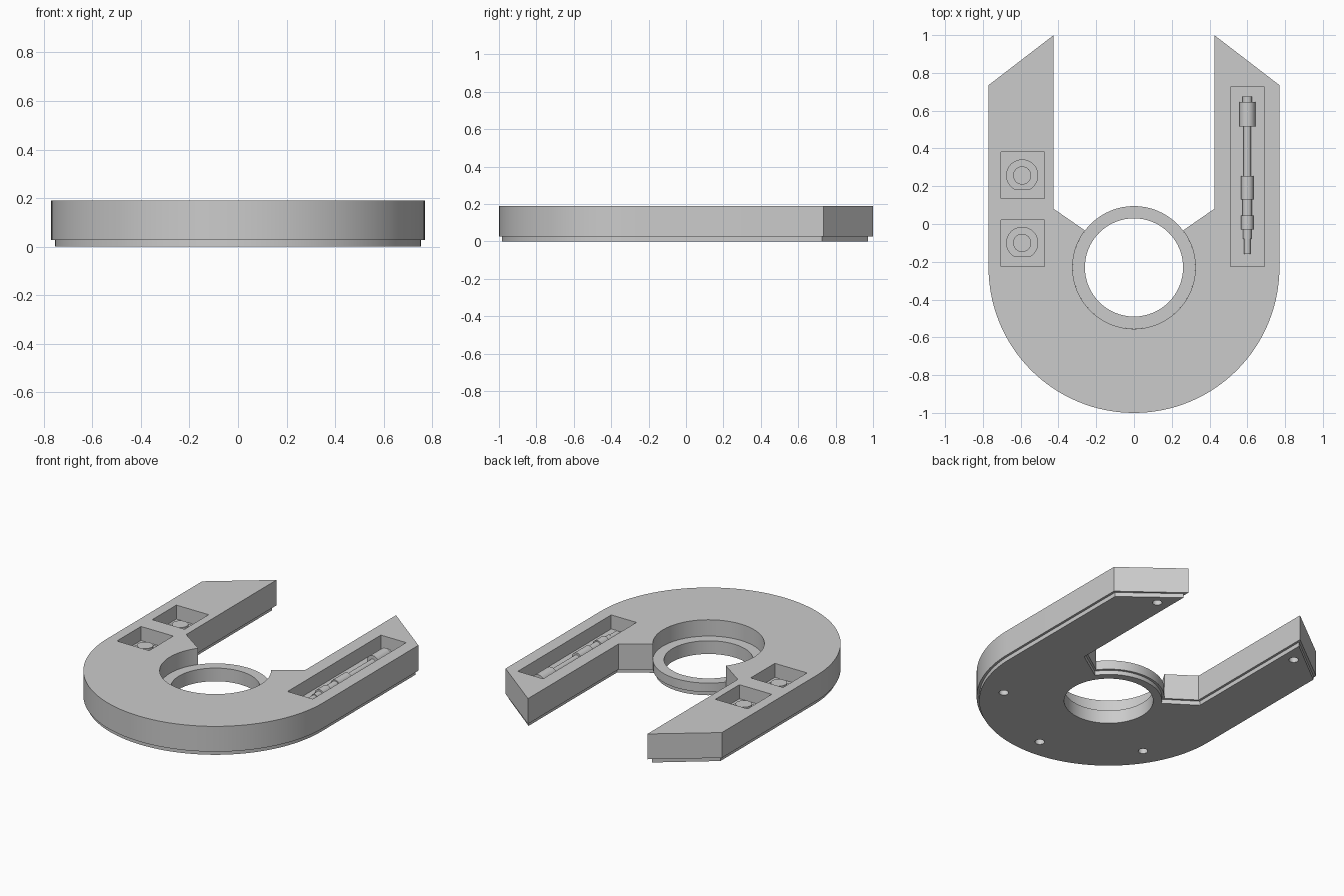
import bpy, bmesh
from math import sin, cos, radians, pi
from mathutils import Matrix, Vector

if "Cube" in bpy.data.objects:
    bpy.data.objects.remove(bpy.data.objects["Cube"], do_unlink=True)

grey = bpy.data.materials.new("plain grey")
grey.use_nodes = True
grey.diffuse_color = (0.6, 0.6, 0.6, 1)
grey.node_tree.nodes["Principled BSDF"].inputs["Base Color"].default_value = (0.6, 0.6, 0.6, 1)

CY = -0.23          # centre of the round end and of the ring
SEAM, TOP = 0.027, 0.19
FLOOR = 0.10        # floor of the pockets


def make(name, bm):
    bmesh.ops.recalc_face_normals(bm, faces=bm.faces)
    me = bpy.data.meshes.new(name)
    bm.to_mesh(me)
    bm.free()
    me.materials.append(grey)
    ob = bpy.data.objects.new(name, me)
    bpy.context.collection.objects.link(ob)
    return ob


def smooth(ob):
    bpy.ops.object.select_all(action='DESELECT')
    ob.select_set(True)
    bpy.context.view_layer.objects.active = ob
    bpy.ops.object.shade_smooth_by_angle(angle=radians(30))


def prism(bm, pts, z0, z1):
    face = bm.faces.new([bm.verts.new((x, y, z0)) for x, y in pts])
    ext = bmesh.ops.extrude_face_region(bm, geom=[face])
    verts = [v for v in ext["geom"] if isinstance(v, bmesh.types.BMVert)]
    bmesh.ops.translate(bm, verts=verts, vec=(0, 0, z1 - z0))


def arc(cx, cy, r, a0, a1, n):
    steps = [radians(a0 + (a1 - a0) * i / n) for i in range(n + 1)]
    return [(cx + r * cos(a), cy + r * sin(a)) for a in steps]


def circle(cx, cy, r, n=64):
    return arc(cx, cy, r, 0, 360, n)[:-1]


def box(x0, x1, y0, y1):
    return [(x0, y0), (x1, y0), (x1, y1), (x0, y1)]


def outline(d, inner_arc):
    """Horseshoe outline, moved inward by d."""
    arm = [(0.425 + d, 0.08 - d / 2), (0.425 + d, 1 - 1.8 * d), (0.77 - d, 0.735 - d / 2)]
    left_arm = [(-x, y) for x, y in reversed(arm)]
    return arm + arc(0, CY, 0.77 - d, 0, -180, 64) + left_arm + inner_arc


def cut(ob, cutter):
    cutter.hide_render = True
    mod = ob.modifiers.new("cut", 'BOOLEAN')
    mod.operation, mod.solver, mod.object = 'DIFFERENCE', 'EXACT', cutter
    bpy.context.view_layer.objects.active = ob
    bpy.ops.object.modifier_apply(modifier=mod.name)
    bpy.data.objects.remove(cutter, do_unlink=True)


# Body with one long pocket and two square pockets
bm = bmesh.new()
prism(bm, outline(0, arc(0, CY, 0.325, 143, 397, 64)), SEAM, TOP)
body = make("body", bm)
bm = bmesh.new()
for rect in (box(0.51, 0.69, -0.225, 0.725),
             box(-0.705, -0.475, 0.135, 0.38),
             box(-0.705, -0.475, -0.225, 0.02)):
    prism(bm, rect, FLOOR, TOP + 0.1)
cut(body, make("pocket_cutter", bm))

# Base plate, slightly inset, with a central opening and screw holes
screws = [(0.52, 0.83), (-0.52, 0.83), (0.53, -0.55), (-0.53, -0.55), (0, -0.855)]
bm = bmesh.new()
prism(bm, outline(0.015, arc(0, CY, 0.31, 145, 35, 32)), 0, SEAM)
plate = make("base_plate", bm)
bm = bmesh.new()
prism(bm, circle(0, CY, 0.26), -0.1, 0.1)
for x, y in screws:
    prism(bm, circle(x, y, 0.028, 24), -0.1, 0.1)
cut(plate, make("plate_cutter", bm))

# Screw holes carry on into the body
bm = bmesh.new()
for x, y in screws:
    prism(bm, circle(x, y, 0.028, 24), -0.1, 0.06)
cut(body, make("screw_cutter", bm))

# Ring seated in the central opening
bm = bmesh.new()
section = [(0.26, SEAM), (0.325, SEAM), (0.325, 0.085), (0.26, 0.085)]
rows = [[bm.verts.new((x, y, z)) for x, y in circle(0, CY, r)] for r, z in section]
for a, b in zip(rows, rows[1:] + rows[:1]):
    for i in range(len(a)):
        j = (i + 1) % len(a)
        bm.faces.new((a[i], a[j], b[j], b[i]))
ring = make("ring", bm)

# Buttons: a flange with one flat side and a round knob
buttons = []
for name, y in (("back_button", 0.257), ("front_button", -0.1)):
    bm = bmesh.new()
    prism(bm, arc(-0.592, y, 0.085, -62, 242, 40), FLOOR - 0.01, FLOOR + 0.015)
    prism(bm, circle(-0.592, y, 0.048, 40), FLOOR, FLOOR + 0.045)
    buttons.append(make(name, bm))

# Stepped rod lying in the long pocket: (start, end, radius)
bm = bmesh.new()
for y0, y1, r in ((0.645, 0.675, 0.025), (0.515, 0.645, 0.042), (0.255, 0.515, 0.02),
                  (0.13, 0.255, 0.033), (0.045, 0.13, 0.025), (-0.03, 0.045, 0.033),
                  (-0.08, -0.03, 0.022), (-0.16, -0.08, 0.017)):
    place = Matrix.Translation(Vector((0.6, (y0 + y1) / 2, 0.12))) @ Matrix.Rotation(pi / 2, 4, 'X')
    bmesh.ops.create_cone(bm, cap_ends=True, segments=32, radius1=r, radius2=r,
                          depth=y1 - y0, matrix=place)
rod = make("stepped_rod", bm)

for ob in [body, plate, ring, rod] + buttons:
    smooth(ob)
